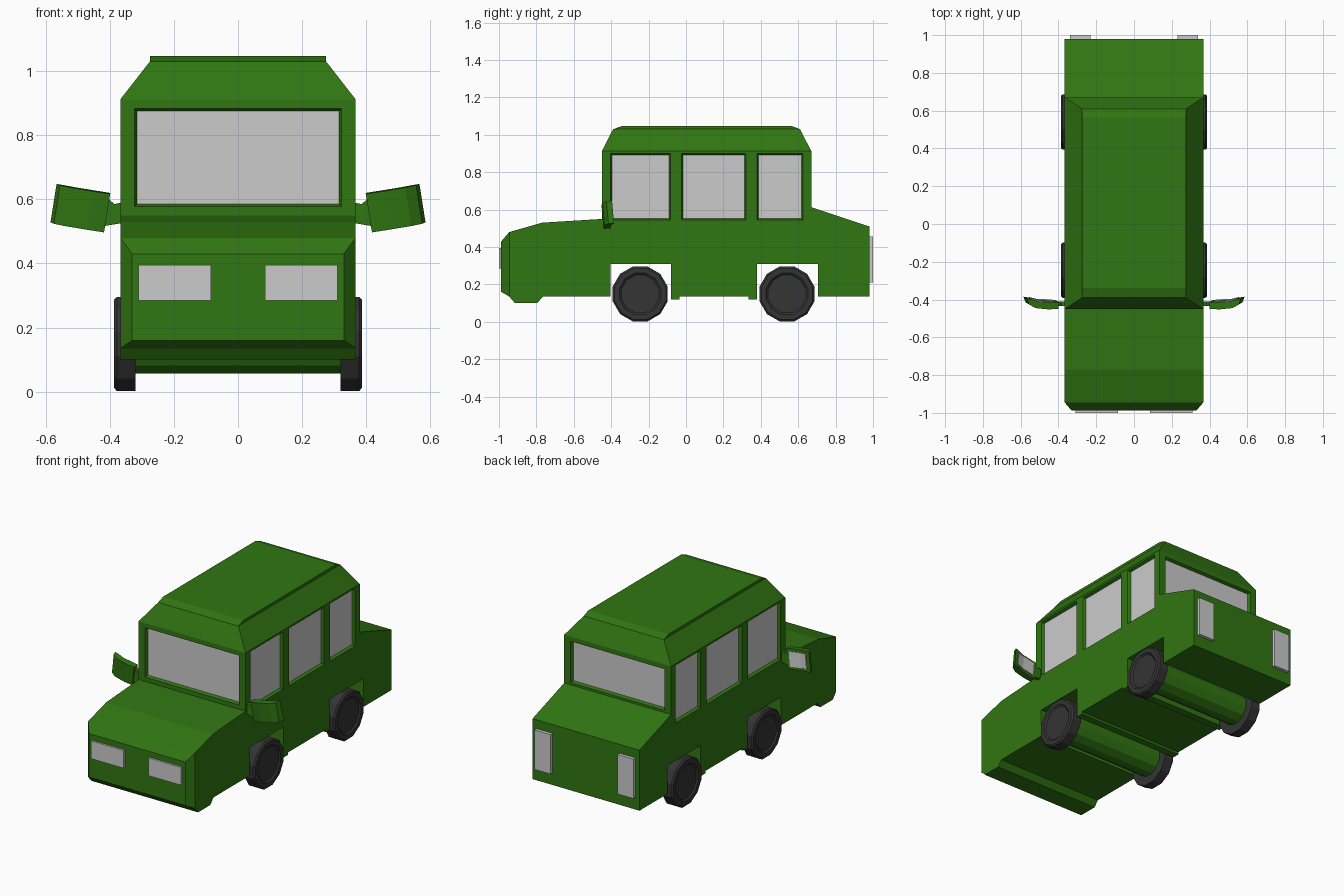
import bpy, bmesh, math
from mathutils import Matrix, Vector

if "Cube" in bpy.data.objects:
    bpy.data.objects.remove(bpy.data.objects["Cube"])


def material(name, color):
    m = bpy.data.materials.new(name)
    m.diffuse_color = (*color, 1)
    m.use_nodes = True
    m.node_tree.nodes["Principled BSDF"].inputs["Base Color"].default_value = m.diffuse_color
    return m


GREEN = material("green_paint", (0.03, 0.18, 0.006))
RUBBER = material("dark_rubber", (0.035, 0.035, 0.035))


def loft(name, rings, mat=None):
    """Closed solid skinned through rings with equal point counts."""
    bm = bmesh.new()
    vr = [[bm.verts.new(p) for p in ring] for ring in rings]
    n = len(vr[0])
    bm.faces.new(vr[0])
    bm.faces.new(vr[-1])
    for a, b in zip(vr, vr[1:]):
        for i in range(n):
            j = (i + 1) % n
            bm.faces.new((a[i], a[j], b[j], b[i]))
    bmesh.ops.recalc_face_normals(bm, faces=bm.faces)
    me = bpy.data.meshes.new(name)
    bm.to_mesh(me)
    bm.free()
    ob = bpy.data.objects.new(name, me)
    bpy.context.collection.objects.link(ob)
    if mat:
        me.materials.append(mat)
    return ob


def rect(x0, x1, y0, y1, z):
    return [(x0, y0, z), (x1, y0, z), (x1, y1, z), (x0, y1, z)]


def box(name, x0, x1, y0, y1, z0, z1, mat=None):
    return loft(name, [rect(x0, x1, y0, y1, z0), rect(x0, x1, y0, y1, z1)], mat)


def front_rect(w, y, z0, z1):
    return [(-w, y, z0), (w, y, z0), (w, y, z1), (-w, y, z1)]


def turned(name, profile, cy, cz, sides, mat):
    """Solid around an x-axis line; profile is (x, radius)."""
    rings = []
    for x, r in profile:
        rings.append([(x, cy + r * math.cos((i + .5) * math.tau / sides),
                       cz + r * math.sin((i + .5) * math.tau / sides))
                      for i in range(sides)])
    return loft(name, rings, mat)


W = 0.367

# Lower body: side profile with through wheel wells
profile = [(-.945, .135), (-.945, .48), (-.77, .53), (-.45, .55), (-.45, .535),
           (.67, .535), (.67, .613), (.98, .51), (.98, .135), (.705, .135),
           (.705, .31), (.38, .31), (.38, .12), (.335, .12), (.335, .135),
           (-.035, .135), (-.035, .12), (-.08, .12), (-.08, .31), (-.405, .31),
           (-.405, .135), (-.765, .135), (-.795, .10), (-.915, .10)]
loft("lower_body", [[(x, y, z) for y, z in profile] for x in (-W, W)], GREEN)

# Chamfered nose
loft("nose", [front_rect(W, -.945, .135, .48), front_rect(.33, -.988, .16, .43)], GREEN)

# Cabin with tapered roof
cabin = loft("cabin", [rect(-W, W, -.45, .67, .535), rect(-W, W, -.45, .67, .912),
                       rect(-.275, .275, -.39, .61, 1.03),
                       rect(-.275, .275, -.34, .565, 1.047)], GREEN)


# Recessed windows
def window(name, axis, face, u0, u1, z0, z1):
    s = math.copysign(1, face)

    def ring(depth, grow):
        pts = [(u0 - grow, z0 - grow), (u1 + grow, z0 - grow),
               (u1 + grow, z1 + grow), (u0 - grow, z1 + grow)]
        d = face + s * depth if axis == 'y' else s * (W + depth)
        return [(u, d, z) if axis == 'y' else (d, u, z) for u, z in pts]

    if axis == 'y' and face > .5:
        face = .67
    cut = loft(name + "_cutter", [ring(-.02, 0), ring(.01, .012)])
    cut.hide_render = True
    cut.display_type = 'WIRE'
    mod = cabin.modifiers.new(name, 'BOOLEAN')
    mod.operation = 'DIFFERENCE'
    mod.solver = 'EXACT'
    mod.object = cut
    loft(name + "_glass", [ring(-.025, 0), ring(-.017, 0)])


window("windshield", 'y', -.45, -.315, .315, .585, .875)
window("rear_window", 'y', .67, -.315, .315, .635, .875)
for side, s in (("left", -1), ("right", 1)):
    for i, (a, b) in enumerate([(-.395, -.09), (-.017, .313), (.388, .617)]):
        window(f"{side}_window_{i + 1}", 'x', s * W, a, b, .552, .893)

# Lights
for side, s in (("left", -1), ("right", 1)):
    a, b = sorted((s * .085, s * .31))
    box(f"{side}_headlight", a, b, -1.0, -.98, .285, .395)
    a, b = sorted((s * .23, s * .34))
    box(f"{side}_tail_light", a, b, .97, 1.0, .21, .455)

# Wheels and axle drums
for end, y in (("front", -.245), ("rear", .54)):
    turned(f"{end}_axle", [(-.33, .096), (.33, .096)], y, .15, 12, GREEN)
    for side, s in (("left", -1), ("right", 1)):
        turned(f"{end}_{side}_wheel",
               [(s * .32, .152), (s * .378, .152), (s * .387, .142), (s * .387, .115),
                (s * .378, .104)], y, .149, 12, RUBBER)

# Wing mirrors: curved shell tilted outward, with glass on the back
tilt = Matrix.Rotation(math.radians(-9), 3, 'Y') @ Matrix.Rotation(math.radians(5), 3, 'X')
center = Vector((.491, -.42, .572))
shell = [(-.084, .012), (-.084, -.024), (-.03, -.027), (.04, -.02),
         (.075, 0), (.086, .03), (.06, .026), (.02, .014)]
glass = [(-.065, .008), (.015, .010), (.06, .022), (.06, .030), (.015, .019), (-.065, .017)]


def mirror_part(name, s, pts, h, mat):
    rings = []
    for z in (-h, h):
        ring = [center + tilt @ Vector((u, v, z)) for u, v in pts]
        rings.append([(s * p.x, p.y, p.z) for p in ring])
    loft(name, rings, mat)


for side, s in (("left", -1), ("right", 1)):
    mirror_part(f"{side}_mirror_shell", s, shell, .061, GREEN)
    mirror_part(f"{side}_mirror_glass", s, glass, .045, None)
    loft(f"{side}_mirror_arm",
         [[(s * x, -.435, z0), (s * x, -.41, z0), (s * x, -.41, z1), (s * x, -.435, z1)]
          for x, z0, z1 in ((.355, .527, .592), (.385, .522, .585), (.415, .517, .61))], GREEN)
